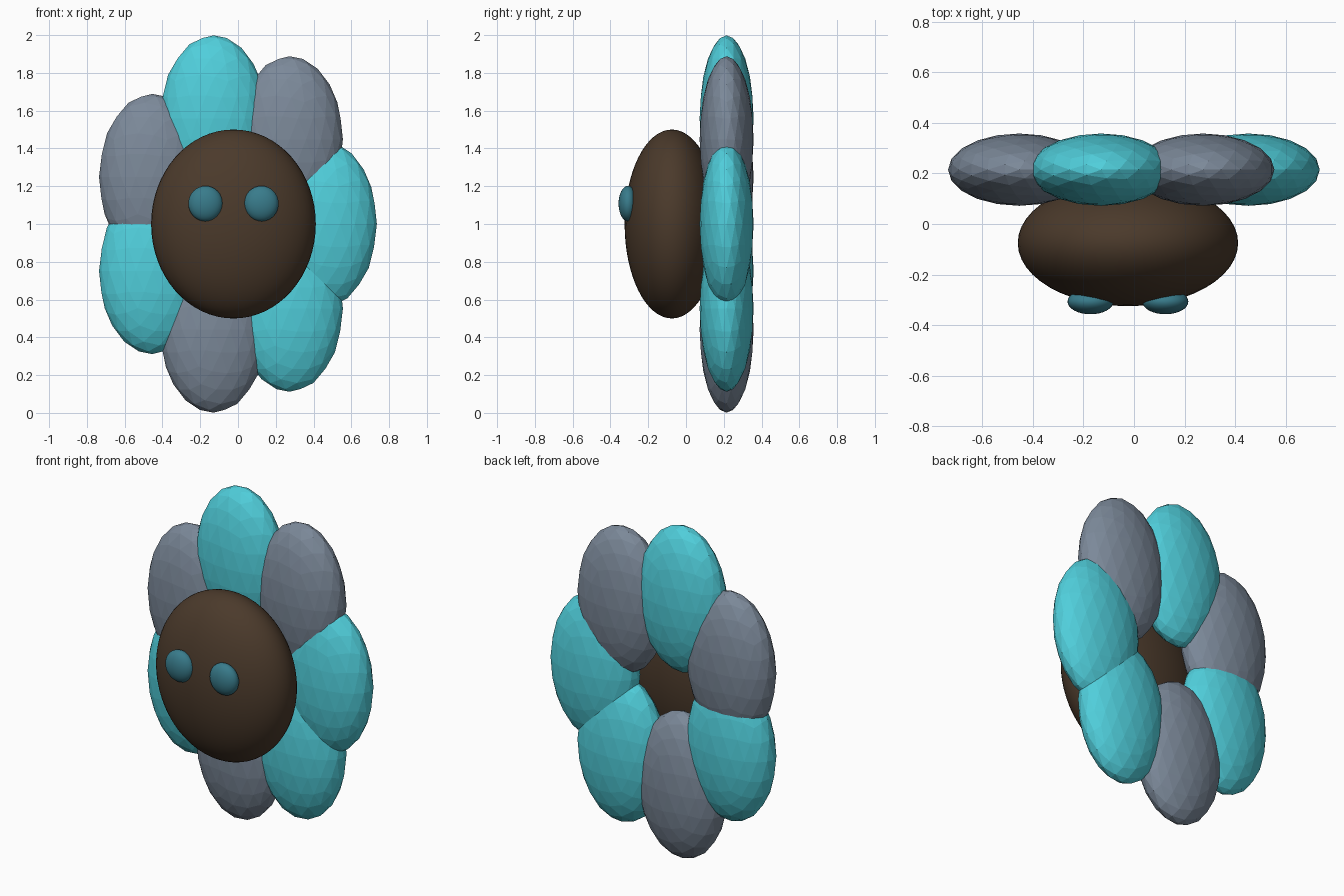
import bpy, math

if "Cube" in bpy.data.objects:
    bpy.data.objects.remove(bpy.data.objects["Cube"])

CX = -0.024  # flower axis


def material(name, rgb):
    m = bpy.data.materials.new(name)
    m.diffuse_color = (*rgb, 1)
    m.use_nodes = True
    m.node_tree.nodes["Principled BSDF"].inputs["Base Color"].default_value = m.diffuse_color
    return m


cyan = material("cyan", (0.08, 0.62, 0.71))
slate = material("slate", (0.20, 0.25, 0.32))
brown = material("brown", (0.07, 0.042, 0.024))
teal = material("teal", (0.04, 0.20, 0.26))


def finish(name, loc, radii, mat, smooth):
    ob = bpy.context.object
    ob.name = name
    ob.location = loc
    ob.scale = radii
    ob.data.materials.append(mat)
    bpy.ops.object.transform_apply(location=False, rotation=False, scale=True)
    if smooth:
        bpy.ops.object.shade_smooth()


# Ring of seven faceted, upright petals
petal_mats = [cyan, slate, cyan, slate, cyan, slate, cyan]
for i, mat in enumerate(petal_mats):
    a = 2 * math.pi * i / 7
    bpy.ops.mesh.primitive_ico_sphere_add(subdivisions=3, radius=1)
    finish(f"petal_{i + 1}",
           (CX + 0.477 * math.cos(a), 0.215, 1 + 0.573 * math.sin(a)),
           (0.282, 0.143, 0.44), mat, False)

# Smooth flower centre
bpy.ops.mesh.primitive_uv_sphere_add(segments=48, ring_count=32, radius=1)
finish("flower_centre", (CX, -0.075, 1), (0.436, 0.25, 0.5), brown, True)

# Two eyes
for side, name in ((-1, "left_eye"), (1, "right_eye")):
    bpy.ops.mesh.primitive_uv_sphere_add(segments=32, ring_count=16, radius=1)
    finish(name, (CX + side * 0.148, -0.307, 1.108), (0.091, 0.05, 0.094), teal, True)
